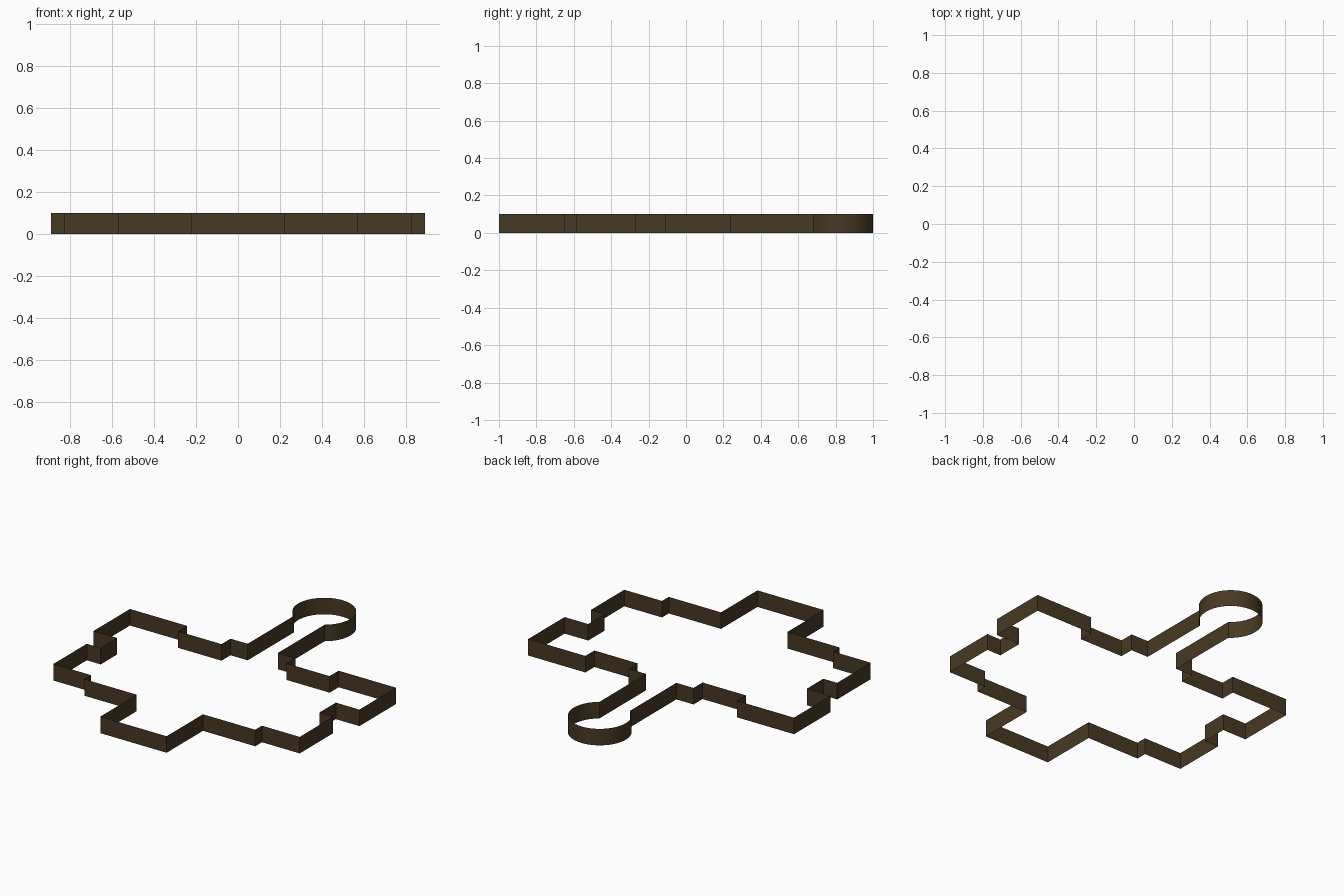
import bpy, bmesh, math

if "Cube" in bpy.data.objects:
    bpy.data.objects.remove(bpy.data.objects["Cube"])

HEIGHT = 0.1
NECK, RING_R = 0.102, 0.175
RING_Y = 1.0 - RING_R

# Right half of the outline, from the front tab round to the neck
half = [(0.222, -1.0), (0.222, -0.652), (0.572, -0.652), (0.572, -0.588),
        (0.825, -0.588), (0.825, -0.268), (0.732, -0.268), (0.732, -0.11),
        (0.89, -0.11), (0.89, 0.238), (0.507, 0.238), (0.507, 0.152),
        (0.217, 0.152), (0.217, 0.238), (NECK, 0.238)]

# Round head at the back, half an arc from the neck to the rear point
start = -math.acos(NECK / RING_R)
STEPS = 24
for i in range(STEPS + 1):
    a = start + (math.pi / 2 - start) * i / STEPS
    half.append((RING_R * math.cos(a), RING_Y + RING_R * math.sin(a)))

# Mirror to the left (the rear point is shared)
half[-1] = (0.0, 1.0)
outline = half + [(-x, y) for x, y in reversed(half[:-1])]

# Thin upright wall along the outline, faces pointing outwards
bm = bmesh.new()
low = [bm.verts.new((x, y, 0)) for x, y in outline]
top = [bm.verts.new((x, y, HEIGHT)) for x, y in outline]
n = len(outline)
for i in range(n):
    j = (i + 1) % n
    bm.faces.new((low[i], low[j], top[j], top[i]))

mesh = bpy.data.meshes.new("outline_wall")
bm.to_mesh(mesh)
bm.free()
wall = bpy.data.objects.new("outline_wall", mesh)
bpy.context.collection.objects.link(wall)

# Single dark brown colour
mat = bpy.data.materials.new("dark_brown")
mat.diffuse_color = (0.062, 0.041, 0.017, 1)
mat.use_nodes = True
mat.node_tree.nodes["Principled BSDF"].inputs["Base Color"].default_value = mat.diffuse_color
mesh.materials.append(mat)

# Smooth the round head, keep the corners sharp
bpy.context.view_layer.objects.active = wall
wall.select_set(True)
bpy.ops.object.shade_smooth_by_angle(angle=math.radians(25))
